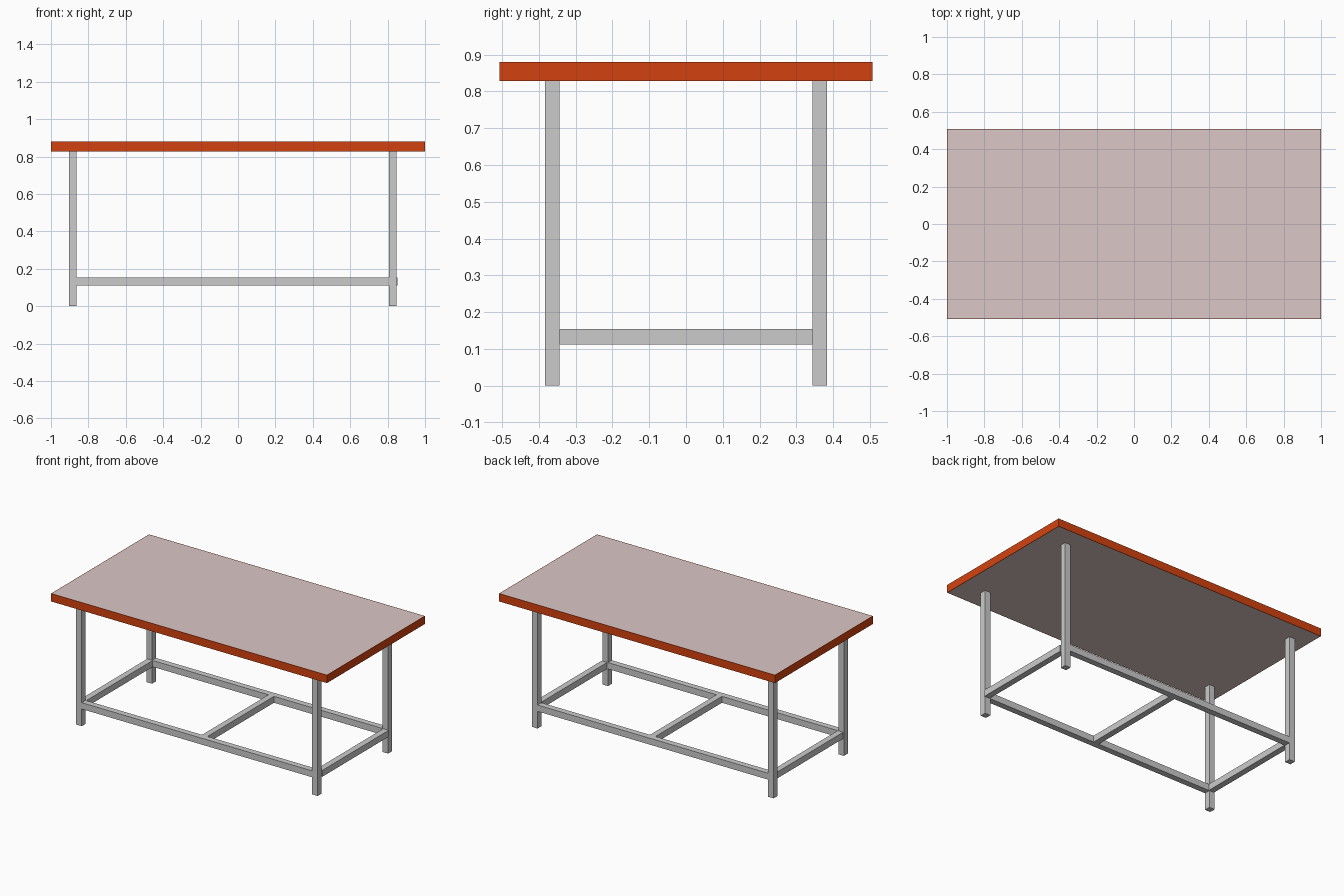
import bpy

if "Cube" in bpy.data.objects:
    bpy.data.objects.remove(bpy.data.objects["Cube"])


def material(name, rgb):
    m = bpy.data.materials.new(name)
    m.diffuse_color = (*rgb, 1.0)
    m.use_nodes = True
    m.node_tree.nodes["Principled BSDF"].inputs["Base Color"].default_value = m.diffuse_color
    return m


def box(name, lo, hi, mat=None):
    """Axis-aligned box between two opposite corners."""
    centre = [(a + b) / 2 for a, b in zip(lo, hi)]
    bpy.ops.mesh.primitive_cube_add(size=1, location=centre)
    ob = bpy.context.object
    ob.name = name
    ob.scale = [b - a for a, b in zip(lo, hi)]
    bpy.ops.object.transform_apply(location=False, rotation=False, scale=True)
    if mat:
        ob.data.materials.append(mat)
    return ob


board_mat = material("pale_board", (0.72, 0.57, 0.57))
edge_mat = material("orange_edging", (0.65, 0.055, 0.005))

X, Y = 1.0, 0.507            # half size of the top
Z0, Z1 = 0.828, 0.88         # underside and upper face of the top
BAND = 0.003                 # edging thickness
T = 0.04                     # square tube size
LEFT, RIGHT = -0.904, 0.807  # lower x of the leg pairs
YO = 0.384                   # outer y of the legs
YI = YO - T
R0, R1 = 0.112, 0.154        # height of the stretchers

# Table top board with edging all round
box("table_top", (-X + BAND, -Y + BAND, Z0), (X - BAND, Y - BAND, Z1), board_mat)
for side, s in (("front", -1), ("back", 1)):
    ya, yb = sorted((s * Y, s * (Y - BAND)))
    box(side + "_edging", (-X, ya, Z0), (X, yb, Z1), edge_mat)
for side, s in (("left", -1), ("right", 1)):
    xa, xb = sorted((s * X, s * (X - BAND)))
    box(side + "_edging", (xa, -Y + BAND, Z0), (xb, Y - BAND, Z1), edge_mat)

# Legs and long stretchers
for side, y in (("front", -YO), ("back", YI)):
    for end, x in (("left", LEFT), ("right", RIGHT)):
        box(f"{side}_{end}_leg", (x, y, 0), (x + T, y + T, Z0))
    box(side + "_stretcher", (LEFT + T, y, R0), (RIGHT, y + T, R1))

# Cross stretchers: ends sit slightly to the right of the legs, one in the middle
for name, x in (("left", LEFT + 0.005), ("middle", -T / 2), ("right", RIGHT + 0.005)):
    box(name + "_cross_stretcher", (x, -YI, R0), (x + T, YI, R1))
